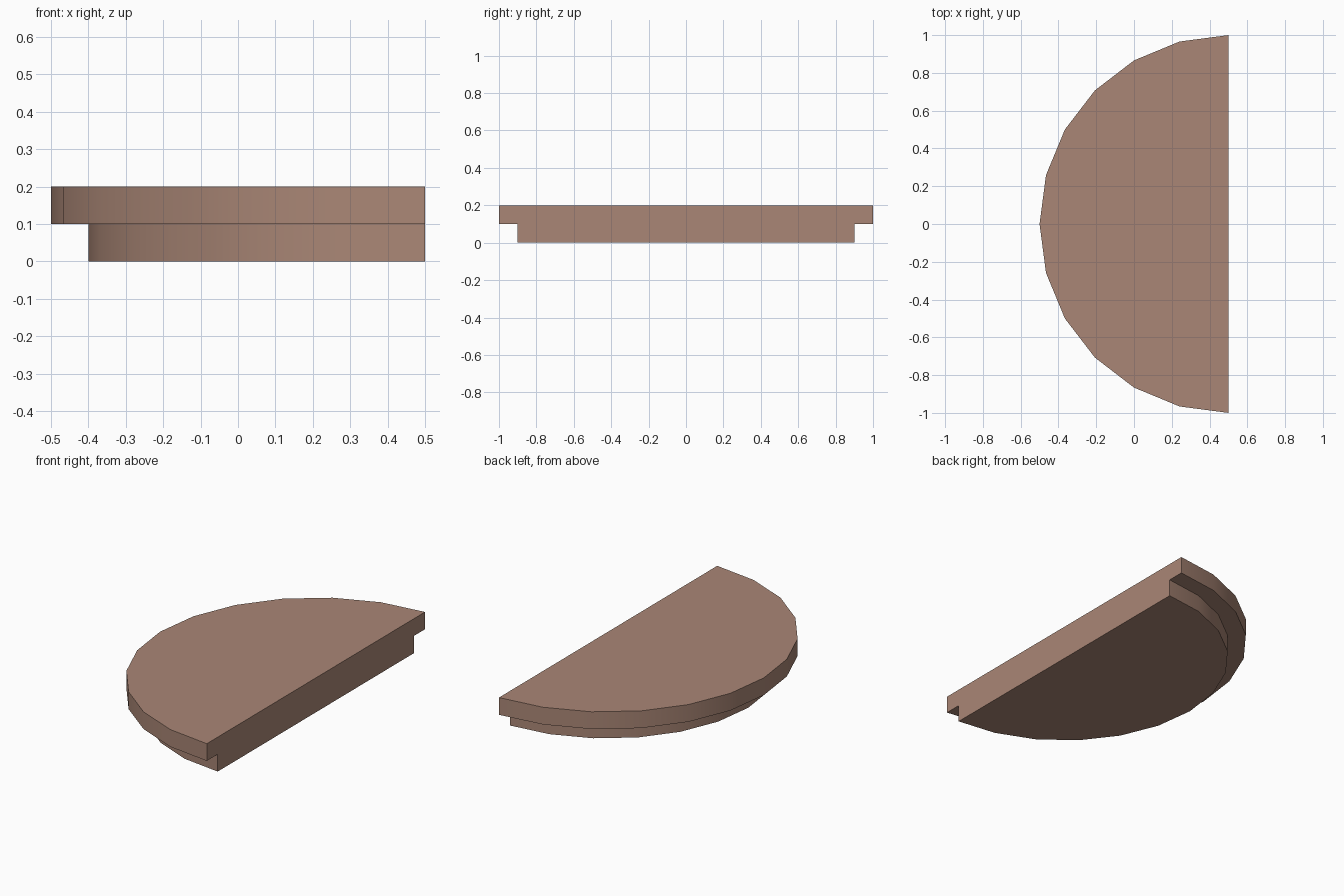
import bpy, bmesh, math

cube = bpy.data.objects.get("Cube")
if cube:
    bpy.data.objects.remove(cube, do_unlink=True)

COLOUR = (0.40, 0.24, 0.18, 1)
brown = bpy.data.materials.new("warm_brown")
brown.use_nodes = True
brown.diffuse_color = COLOUR
brown.node_tree.nodes["Principled BSDF"].inputs["Base Color"].default_value = COLOUR

STRAIGHT_X = 0.5   # position of the straight edge
SEGMENTS = 12      # facets around the half circle
STEP = 0.1         # height of each tier


def half_disc(bm, radius, z):
    """Ring of points around a half circle, bulging towards -x."""
    ring = []
    for i in range(SEGMENTS + 1):
        a = math.pi * (0.5 + i / SEGMENTS)
        ring.append(bm.verts.new((STRAIGHT_X + radius * math.cos(a), radius * math.sin(a), z)))
    return ring


# Stepped half-round slab: narrow lower tier, wide upper tier
bm = bmesh.new()
rings = [half_disc(bm, r, z) for r, z in
         ((0.9, 0), (0.9, STEP), (1, STEP), (1, 2 * STEP))]
bm.faces.new(reversed(rings[0]))
bm.faces.new(rings[-1])
for low, high in zip(rings, rings[1:]):
    for i in range(SEGMENTS):
        bm.faces.new((low[i], low[i + 1], high[i + 1], high[i]))

# Straight side, one face per tier, the upper one joining the ledge corners
a, b, c, d = rings
bm.faces.new((a[-1], a[0], b[0], b[-1]))
bm.faces.new((c[-1], b[-1], b[0], c[0], d[0], d[-1]))
bmesh.ops.recalc_face_normals(bm, faces=bm.faces)

mesh = bpy.data.meshes.new("half_round_step")
bm.to_mesh(mesh)
bm.free()
mesh.materials.append(brown)
step = bpy.data.objects.new("half_round_step", mesh)
bpy.context.collection.objects.link(step)

# Smooth rim with sharp edges kept
bpy.ops.object.select_all(action="DESELECT")
step.select_set(True)
bpy.context.view_layer.objects.active = step
bpy.ops.object.shade_smooth_by_angle(angle=math.radians(30))
